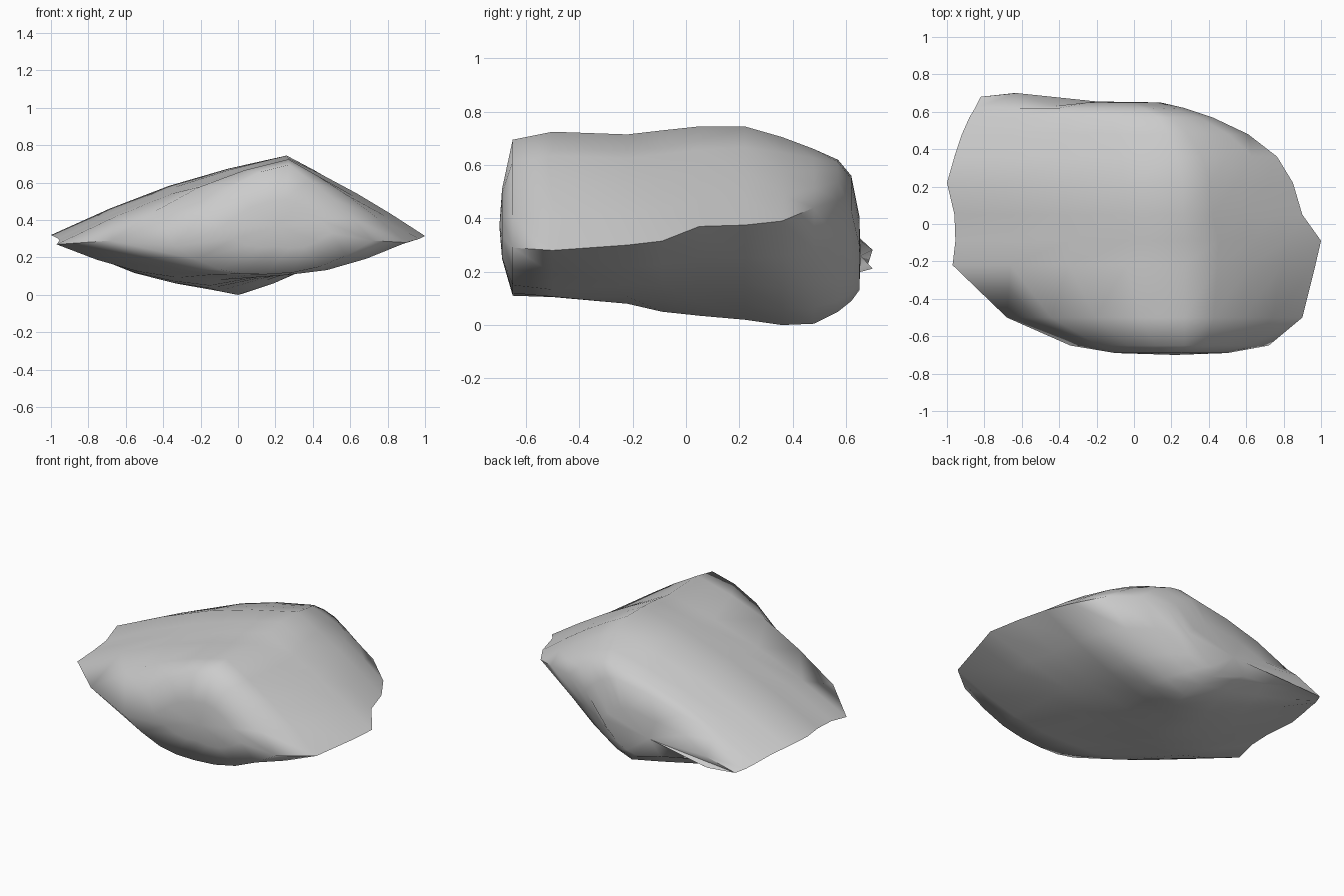
import bpy, bmesh, math

# Cross-sections from front to back:
# y, left tip (x, z), ridge (x, z), right tip (x, z), underside (x, z)
SECTIONS = [
    (-0.69, -0.10, 0.36, 0.25, 0.52, 0.50, 0.34, 0.20, 0.27),
    (-0.65, -0.34, 0.27, 0.27, 0.705, 0.72, 0.30, 0.15, 0.12),
    (-0.50, -0.68, 0.30, 0.27, 0.735, 0.90, 0.29, 0.05, 0.115),
    (-0.22, -0.97, 0.28, 0.27, 0.725, 0.97, 0.31, -0.10, 0.09),
    (-0.09, -0.955, 0.30, 0.27, 0.74, 1.00, 0.325, -0.15, 0.06),
    (0.05, -0.96, 0.31, 0.26, 0.755, 0.90, 0.38, -0.15, 0.045),
    (0.22, -1.00, 0.33, 0.26, 0.755, 0.85, 0.385, -0.10, 0.03),
    (0.36, -0.96, 0.31, 0.23, 0.715, 0.765, 0.40, 0.00, 0.01),
    (0.48, -0.92, 0.29, 0.18, 0.67, 0.61, 0.45, 0.02, 0.015),
    (0.57, -0.88, 0.26, 0.13, 0.63, 0.42, 0.48, -0.02, 0.06),
    (0.62, -0.85, 0.24, 0.05, 0.57, 0.27, 0.44, -0.05, 0.10),
    (0.65, -0.82, 0.23, -0.05, 0.42, 0.14, 0.31, -0.10, 0.14),
]
# Outward swell per section: upper left, upper right, lower right, lower left
SWELL = [
    (0.04, 0.04, 0.04, 0.04),
    (0.10, 0.03, 0.05, 0.05),
    (0.07, 0.03, 0.06, 0.06),
    (0.05, 0.02, 0.04, 0.05),
    (0.05, 0.02, 0.03, 0.05),
    (0.05, 0.01, 0.05, 0.05),
    (0.05, 0.02, 0.05, 0.05),
    (0.05, 0.03, 0.05, 0.04),
    (0.05, 0.03, 0.07, 0.03),
    (0.06, 0.04, 0.09, 0.01),
    (0.06, 0.03, 0.08, -0.03),
    (0.02, 0.02, 0.04, -0.02),
]
STEPS = 4


def ring(s, swell):
    """Swollen four-sided outline through the tips, ridge and underside."""
    y, corners = s[0], [(s[i], s[i + 1]) for i in (1, 3, 5, 7)]
    pts = []
    for i in range(4):
        (x0, z0), (x1, z1) = corners[i], corners[(i + 1) % 4]
        side = 1 if i < 2 else -1
        for k in range(STEPS):
            t = k / STEPS
            z = z0 + (z1 - z0) * t + side * swell[i] * math.sin(math.pi * t)
            pts.append((x0 + (x1 - x0) * t, y, max(z, 0)))
    return pts


bm = bmesh.new()
rings = [[bm.verts.new(p) for p in ring(s, w)] for s, w in zip(SECTIONS, SWELL)]
n = len(rings[0])

# Skin between neighbouring sections
for a, b in zip(rings, rings[1:]):
    for i in range(n):
        j = (i + 1) % n
        bm.faces.new((a[i], a[j], b[j], b[i]))

# Small jutting corner and notch at the back left
for v in rings[-1]:
    if v.co.x < -0.55:
        v.co.y += 0.05 if v.co.x > -0.8 else 0.03
    elif v.co.x < -0.3:
        v.co.y -= 0.02

# Front and back caps
for r, centre in ((rings[0], (0.22, -0.70, 0.38)), (rings[-1], (-0.2, 0.655, 0.27))):
    c = bm.verts.new(centre)
    for i in range(n):
        bm.faces.new((r[i], r[(i + 1) % n], c))

bmesh.ops.recalc_face_normals(bm, faces=bm.faces)
low = min(v.co.z for v in bm.verts)
for v in bm.verts:
    v.co.z -= low
mesh = bpy.data.meshes.new("rock")
bm.to_mesh(mesh)
bm.free()
rock = bpy.data.objects.new("rock", mesh)
bpy.context.collection.objects.link(rock)
bpy.context.view_layer.objects.active = rock
rock.select_set(True)
bpy.ops.object.shade_smooth_by_angle(angle=math.radians(80))
